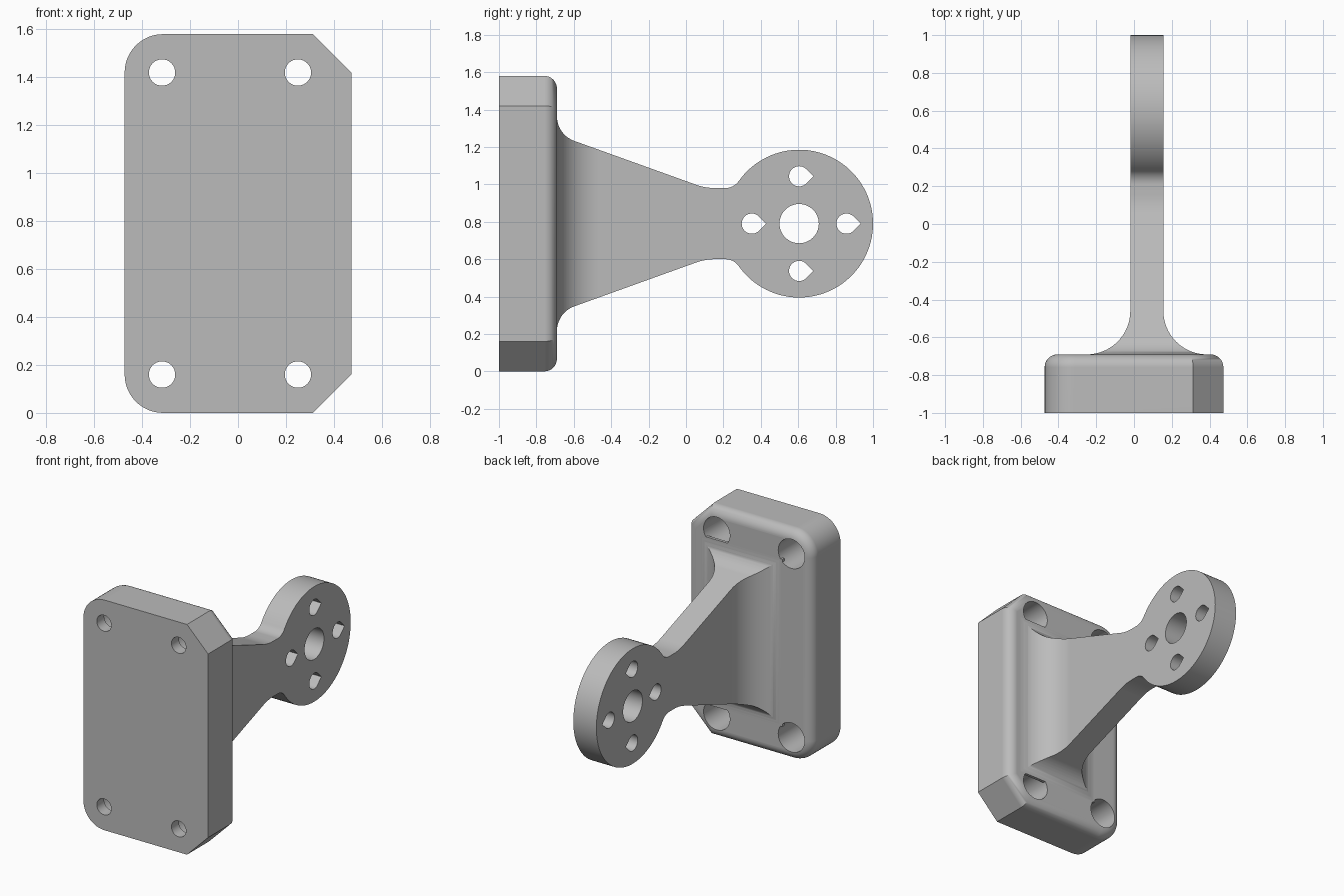
import bpy, bmesh
from math import sin, cos, radians

old = bpy.data.objects.get("Cube")
if old:
    bpy.data.objects.remove(old, do_unlink=True)

grey = bpy.data.materials.new("plain_grey")
grey.use_nodes = True
COLOUR = (0.5, 0.5, 0.5, 1)
grey.diffuse_color = COLOUR
grey.node_tree.nodes["Principled BSDF"].inputs["Base Color"].default_value = COLOUR

MID_Z = 0.79      # mid height of the bracket
ARM_X = 0.068     # centre plane of the arm
BACK = -0.69      # back face of the base


def arc(cu, cv, r, start, end, n):
    steps = [radians(start + (end - start) * i / n) for i in range(n + 1)]
    return [(cu + r * cos(a), cv + r * sin(a)) for a in steps]


def prism(name, pts, axis, lo, hi, round_rim=0):
    """Extrude a closed profile along an axis, optionally rounding the far rim."""
    place = {"X": lambda u, v, w: (w, u, v),
             "Y": lambda u, v, w: (u, w, v),
             "Z": lambda u, v, w: (u, v, w)}[axis]
    bm = bmesh.new()
    near = [bm.verts.new(place(u, v, lo)) for u, v in pts]
    far = [bm.verts.new(place(u, v, hi)) for u, v in pts]
    bm.faces.new(near)
    cap = bm.faces.new(far)
    for i in range(len(pts)):
        j = (i + 1) % len(pts)
        bm.faces.new((near[i], near[j], far[j], far[i]))
    bmesh.ops.recalc_face_normals(bm, faces=bm.faces)
    if round_rim:
        bmesh.ops.bevel(bm, geom=list(cap.edges), offset=round_rim, segments=8,
                        profile=0.5, affect="EDGES", clamp_overlap=True)
    mesh = bpy.data.meshes.new(name)
    bm.to_mesh(mesh)
    bm.free()
    mesh.materials.append(grey)
    obj = bpy.data.objects.new(name, mesh)
    bpy.context.collection.objects.link(obj)
    return obj


def activate(obj):
    bpy.ops.object.select_all(action="DESELECT")
    obj.select_set(True)
    bpy.context.view_layer.objects.active = obj


def combine(obj, tool, operation):
    activate(obj)
    mod = obj.modifiers.new("cut", "BOOLEAN")
    mod.operation, mod.solver, mod.object = operation, "EXACT", tool
    bpy.ops.object.modifier_apply(modifier=mod.name)
    bpy.data.objects.remove(tool, do_unlink=True)


def finish(obj):
    activate(obj)
    bpy.ops.object.shade_smooth_by_angle(angle=radians(30))
    mod = obj.modifiers.new("even_shading", "WEIGHTED_NORMAL")
    mod.keep_sharp = True


# Base block: two rounded corners, two chamfered corners, rounded back rim
W, H, C = 0.473, 1.58, 0.16
outline = [(W - C, 0), (W, C), (W, H - C), (W - C, H)]
outline += arc(C - W, H - C, C, 90, 180, 12)
outline += arc(C - W, C, C, 180, 270, 12)
base = prism("mounting_base", outline, "Y", -1, BACK, round_rim=0.068)

# Screw holes with wide counterbores from the back
for x in (-0.317, 0.25):
    for z in (C, H - C):
        for r, lo in ((0.055, -1.1), (0.1, -0.92)):
            ring = arc(x, z, r, 0, 360, 40)[:-1]
            combine(base, prism("screw_cutter", ring, "Y", lo, -0.5), "DIFFERENCE")
finish(base)

# Arm side profile: flared foot, taper, neck and round end, mirrored about mid height
upper = [(BACK - 0.02, 0.574)]
upper += arc(-0.55, 0.574, 0.14, 180, 250.2, 10)
upper += arc(0.156, 0.49, 0.3, 250.2, 270, 5)
upper += arc(0.21, 0.278, 0.088, 270, 324.9, 8)
upper += arc(0.605, 0, 0.395, 144.9, 0, 40)[1:]
side = [(y, MID_Z + v) for y, v in upper]
side += [(y, MID_Z - v) for y, v in upper[-2::-1]]
arm = prism("arm_with_round_end", side, "X", ARM_X - 0.4, ARM_X + 0.4)

# Arm plan profile: thin plate flaring into the base
half = [(0.0875, 1.1)] + arc(0.318, -0.46, 0.2305, 180, 270, 16) + [(0.318, BACK - 0.04)]
plan = [(ARM_X + u, y) for u, y in half]
plan += [(ARM_X - u, y) for u, y in reversed(half)]
combine(arm, prism("plan_cutter", plan, "Z", 0, 1.6), "INTERSECT")

# Centre hole and four teardrop holes around it
holes = [arc(0.605, MID_Z, 0.105, 0, 360, 48)[:-1]]
for dy, dz in ((0.253, 0), (-0.253, 0), (0, 0.253), (0, -0.253)):
    y, z = 0.605 + dy, MID_Z + dz
    holes.append(arc(y, z, 0.054, 45, 315, 28) + [(y + 0.076, z)])
for ring in holes:
    combine(arm, prism("hole_cutter", ring, "X", -0.5, 0.6), "DIFFERENCE")
finish(arm)
